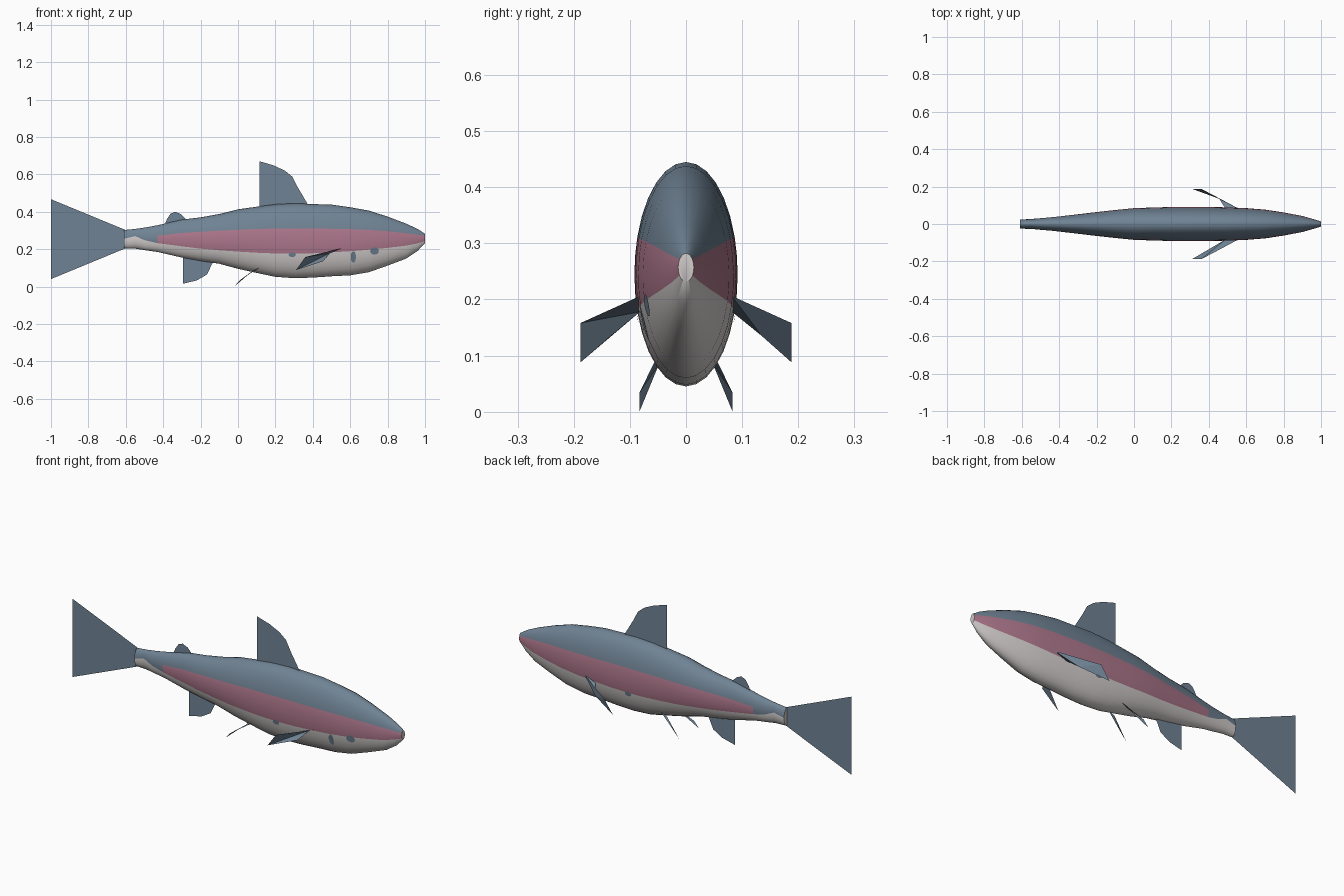
import bpy, bmesh, math

if "Cube" in bpy.data.objects:
    bpy.data.objects.remove(bpy.data.objects["Cube"])


def material(name, rgb):
    m = bpy.data.materials.new(name)
    m.diffuse_color = (*rgb, 1)
    m.use_nodes = True
    m.node_tree.nodes["Principled BSDF"].inputs["Base Color"].default_value = m.diffuse_color
    return m


BLUE = material("slate blue", (0.16, 0.225, 0.295))
PINK = material("dusty pink", (0.42, 0.185, 0.26))
WHITE = material("pale belly", (0.66, 0.63, 0.62))

# body sections: x, top z, bottom z, half width, stripe top z, stripe bottom z
KEYS = [
    (-0.61, .302, .205, .024, .265, .255), (-0.55, .308, .203, .027, .280, .270),
    (-0.50, .315, .195, .031, .272, .248), (-0.43, .328, .185, .037, .272, .232),
    (-0.30, .358, .155, .052, .287, .215), (-0.20, .370, .137, .064, .293, .203),
    (-0.10, .388, .122, .075, .299, .194), (0.00, .413, .095, .085, .304, .187),
    (0.10, .427, .073, .088, .308, .181), (0.20, .440, .052, .091, .310, .177),
    (0.30, .445, .045, .092, .311, .176), (0.40, .441, .048, .091, .311, .178),
    (0.50, .438, .055, .089, .309, .183), (0.60, .424, .060, .085, .307, .189),
    (0.70, .406, .077, .077, .303, .197), (0.80, .374, .112, .062, .296, .207),
    (0.90, .336, .150, .043, .285, .219), (0.96, .308, .190, .026, .277, .231),
    (1.00, .282, .232, .014, .272, .243)]


def section(x):
    for a, b in zip(KEYS, KEYS[1:]):
        if x <= b[0]:
            t = (x - a[0]) / (b[0] - a[0])
            return [p + (q - p) * t for p, q in zip(a, b)]


def ring(key):
    """Ellipse whose points land exactly on the stripe edges."""
    x, top, bot, w, st, sb = key
    c, h = (top + bot) / 2, (top - bot) / 2
    stops = [math.pi / 2, math.asin((st - c) / h), math.asin((sb - c) / h), -math.pi / 2]
    angles = []
    for (a, b), n in zip(zip(stops, stops[1:]), (6, 4, 6)):
        angles += [a + (b - a) * i / n for i in range(n)]
    angles.append(stops[-1])
    half = [(x, -w * math.cos(a), c + h * math.sin(a)) for a in angles]
    return half + [(p[0], -p[1], p[2]) for p in half[-2:0:-1]]


def make(name, bm, mats):
    me = bpy.data.meshes.new(name)
    bm.to_mesh(me)
    bm.free()
    for m in mats:
        me.materials.append(m)
    ob = bpy.data.objects.new(name, me)
    bpy.context.collection.objects.link(ob)
    return ob


# body: lofted sections, coloured by band
bm = bmesh.new()
rings = [[bm.verts.new(p) for p in ring(k)] for k in KEYS]
n = len(rings[0])
for k, (r, s) in enumerate(zip(rings, rings[1:])):
    for i in range(n):
        j = (i + 1) % n
        f = bm.faces.new((r[i], r[j], s[j], s[i]))
        row = i if i < n // 2 else n - 1 - i
        band = 0 if row < 6 else 1 if row < 10 else 2
        f.material_index = 0 if band == 1 and KEYS[k][0] < -0.45 else band
for r in (rings[0], rings[-1]):
    bm.faces.new(r).material_index = 2
bmesh.ops.recalc_face_normals(bm, faces=bm.faces)
body = make("body", bm, [BLUE, PINK, WHITE])
bpy.context.view_layer.objects.active = body
body.select_set(True)
bpy.ops.object.shade_smooth_by_angle(angle=math.radians(50))


def fin(name, points):
    b = bmesh.new()
    f = b.faces.new([b.verts.new(p) for p in points])
    bmesh.ops.triangulate(b, faces=[f])
    return make(name, b, [BLUE])


def flat_fin(name, pts):
    fin(name, [(x, 0, z) for x, z in pts])


# fins on the centre plane
flat_fin("tail_fin", [(-.60, .302), (-1, .467), (-.94, .39), (-.855, .355), (-.88, .33),
                      (-.83, .28), (-.82, .215), (-.88, .21), (-.865, .18),
                      (-.94, .10), (-1, .04), (-.60, .205)])
flat_fin("dorsal_fin", [(.115, .40), (.115, .67), (.19, .648), (.25, .62), (.29, .588),
                        (.32, .53), (.385, .42)])
flat_fin("adipose_fin", [(-.39, .335), (-.38, .36), (-.36, .39), (-.335, .40),
                         (-.305, .387), (-.27, .35)])
flat_fin("anal_fin", [(-.295, .17), (-.295, .015), (-.22, .033), (-.165, .065),
                      (-.13, .14)])

# paired fins
for side, s in (("near", -1), ("far", 1)):
    fin(side + "_pectoral_fin", [(x, s * y, z) for x, y, z in (
        (.31, .188, .088), (.36, .188, .158), (.56, .082, .206),
        (.49, .082, .178), (.455, .135, .135))])
    fin(side + "_pelvic_fin", [(x, s * y, z) for x, y, z in (
        (-.02, .083, 0), (.01, .083, .034), (.12, .048, .105), (.08, .048, .085))])


# small dark spots on the lower flank, laid on the skin
def spot(name, x0, z0, rx, rz, s):
    pts = []
    for i in range(10):
        a = math.tau * i / 10
        x, z = x0 + rx * math.cos(a), z0 + rz * math.sin(a)
        _, top, bot, w, _, _ = section(x)
        u = (2 * z - top - bot) / (top - bot)
        pts.append((x, s * (w * math.sqrt(max(0, 1 - u * u)) + .002), z))
    fin(name, pts)


spot("cheek_spot", .73, .19, .024, .02, -1)
spot("gill_spot", .617, .158, .014, .032, -1)
for side, s in (("near", -1), ("far", 1)):
    spot(side + "_flank_spot", .29, .17, .02, .013, s)
